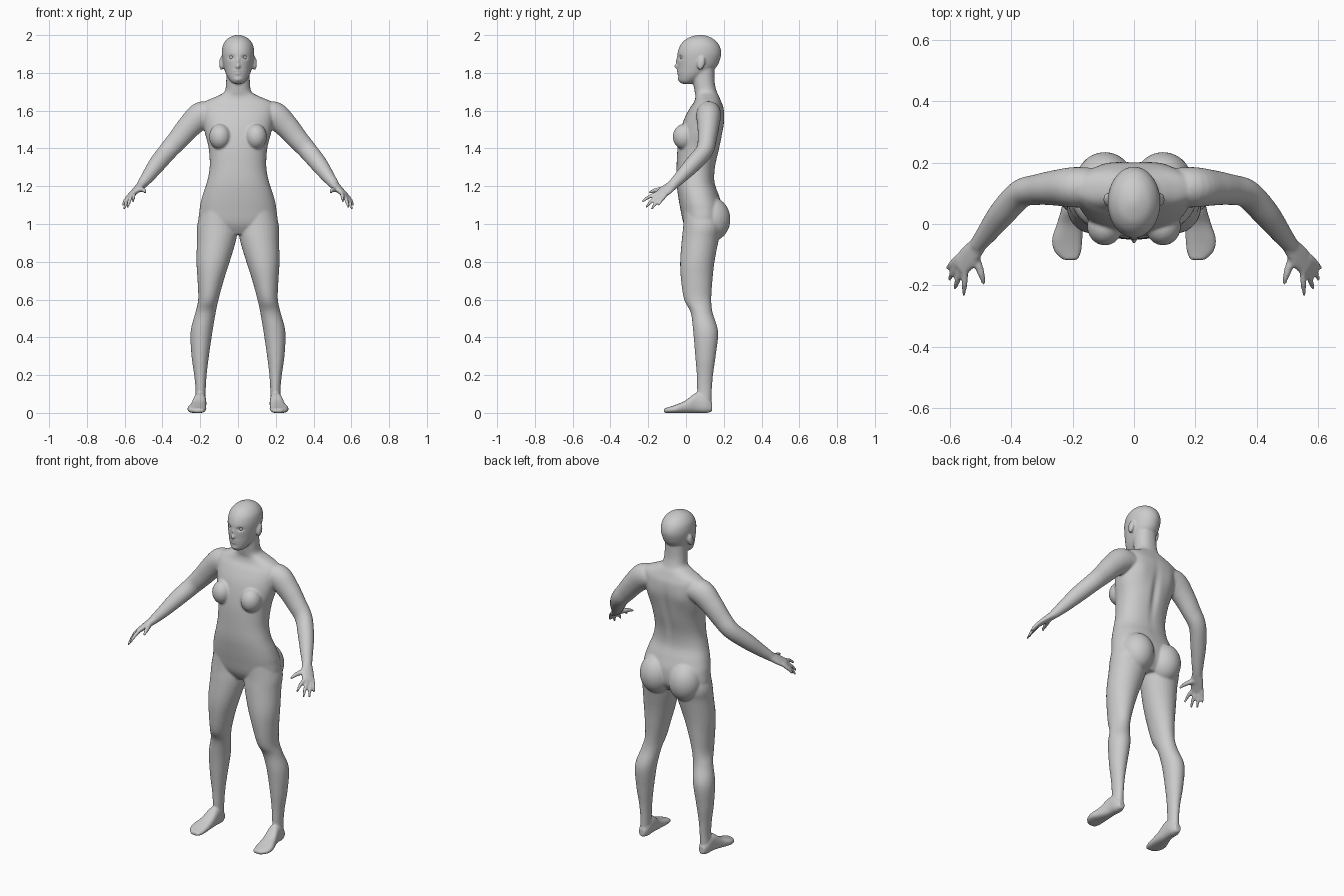
import bpy, bmesh
from math import cos, sin, pi, exp
from mathutils import Vector, Matrix

bm = bmesh.new()
X, Y, Z = Vector((1, 0, 0)), Vector((0, 1, 0)), Vector((0, 0, 1))


def spline(rows, steps):
    """Catmull-Rom interpolation through rows of numbers."""
    out = []
    for i in range(len(rows) - 1):
        p0, p1 = rows[max(i - 1, 0)], rows[i]
        p2, p3 = rows[i + 1], rows[min(i + 2, len(rows) - 1)]
        for k in range(steps):
            t = k / steps
            out.append([0.5 * (2 * b + (c - a) * t + (2 * a - 5 * b + 4 * c - d) * t * t
                               + (3 * b - a - 3 * c + d) * t ** 3)
                        for a, b, c, d in zip(p0, p1, p2, p3)])
    return out + [list(rows[-1])]


def loft(rows, axes=None, ref=Y, p=2.0, mirror=True, sides=28, steps=5):
    """Closed skin over rows (x, y, z, half width, half depth)."""
    pts = spline(rows, steps)
    for s in ((1, -1) if mirror else (1,)):
        rings = []
        for i, (x, y, z, a, b) in enumerate(pts):
            if axes:
                u, v = axes
            else:
                n, m = pts[min(i + 1, len(pts) - 1)], pts[max(i - 1, 0)]
                t = (Vector(n[:3]) - Vector(m[:3])).normalized()
                u = (ref - t * ref.dot(t)).normalized()
                v = t.cross(u)
            ring = []
            for k in range(sides):
                c, d = cos(2 * pi * k / sides), sin(2 * pi * k / sides)
                c = abs(c) ** (2 / p) * (1 if c > 0 else -1)
                d = abs(d) ** (2 / p) * (1 if d > 0 else -1)
                co = Vector((x, y, z)) + u * c * max(a, .002) + v * d * max(b, .002)
                ring.append(bm.verts.new((co.x * s, co.y, co.z)))
            rings.append(ring)
        for r, q in zip(rings, rings[1:]):
            for k in range(sides):
                j = (k + 1) % sides
                bm.faces.new((r[k], r[j], q[j], q[k]))
        bm.faces.new(rings[0][::-1])
        bm.faces.new(rings[-1])


def stack(rows, **kw):
    """Horizontal sections on the centre line: (z, half width, front y, back y)."""
    loft([(0, (f + b) / 2, z, w, (b - f) / 2) for z, w, f, b in rows],
         axes=(X, Y), mirror=False, sides=48, **kw)


def blob(x, y, z, rx, ry, rz, tilt=0):
    for s in (1, -1):
        bmesh.ops.create_uvsphere(
            bm, u_segments=28, v_segments=18, radius=1,
            matrix=Matrix.Translation((x * s, y, z)) @ Matrix.Rotation(tilt, 4, 'X')
            @ Matrix.Diagonal((rx, ry, rz, 1)))


# Torso and neck
stack([(.945, .10, .02, .15), (1.0, .20, -.012, .19), (1.08, .203, -.03, .195),
       (1.15, .188, -.042, .175), (1.22, .165, -.05, .152), (1.30, .15, -.05, .155),
       (1.40, .155, -.045, .178), (1.48, .175, -.032, .193), (1.55, .188, -.012, .203),
       (1.61, .195, .018, .20), (1.645, .18, .042, .188), (1.675, .115, .05, .175),
       (1.70, .072, .046, .163), (1.75, .063, .038, .152), (1.83, .062, .03, .15)], p=2.25)
# Breasts and buttocks
blob(.095, -.008, 1.462, .058, .062, .068)
blob(.095, .138, 1.025, .095, .097, .115)

# Head and ears
stack([(1.742, .022, -.022, .03), (1.757, .042, -.036, .06), (1.79, .062, -.042, .115),
       (1.83, .075, -.044, .16), (1.87, .083, -.046, .18), (1.91, .086, -.044, .187),
       (1.95, .079, -.028, .174), (1.98, .057, .002, .145), (1.995, .03, .038, .112),
       (2.002, .004, .07, .08)])
blob(.088, .08, 1.85, .012, .02, .036, tilt=-.25)

# Legs
loft([(.10, .075, 1.12, .08, .085), (.108, .088, 1.0, .107, .102), (.113, .076, .92, .104, .098),
      (.132, .06, .80, .088, .091), (.145, .057, .70, .069, .083), (.157, .062, .60, .054, .072),
      (.172, .083, .53, .054, .058), (.193, .104, .43, .058, .066), (.20, .103, .30, .046, .054),
      (.199, .10, .20, .033, .043), (.198, .098, .12, .027, .039), (.20, .098, .04, .027, .036)],
     axes=(X, Y))
# Feet
loft([(.20, .138, .03, .018, .024), (.20, .105, .043, .031, .044), (.202, .055, .053, .034, .053),
      (.21, 0, .033, .042, .034), (.218, -.05, .022, .05, .023), (.216, -.09, .015, .044, .016),
      (.207, -.118, .012, .024, .011)], axes=(X, Z), p=2.5)

# Arms
loft([(.12, .12, 1.585, .06, .055), (.19, .12, 1.577, .066, .072), (.255, .118, 1.52, .058, .064),
      (.315, .112, 1.45, .05, .056), (.37, .098, 1.388, .046, .05), (.43, .035, 1.315, .043, .045),
      (.48, -.03, 1.247, .034, .034), (.513, -.072, 1.205, .027, .025)])
# Palms
across = Vector((.03, .04, -.017))
loft([(.50, -.055, 1.222, .028, .026), (.514, -.075, 1.203, .03, .023),
      (.54, -.108, 1.178, .038, .018), (.568, -.143, 1.15, .034, .013)], ref=across)
# Fingers and thumb
for base, tip in (((.550, -.150, 1.163), (.556, -.232, 1.118)),
                  ((.564, -.146, 1.150), (.585, -.213, 1.086)),
                  ((.576, -.132, 1.143), (.604, -.182, 1.078)),
                  ((.580, -.114, 1.145), (.610, -.146, 1.098))):
    b, t = Vector(base), Vector(tip)
    rows = [(b + (t - b) * f + Z * h, r) for f, h, r in
            ((-.3, 0, .010), (.2, .003, .011), (.6, .006, .010), (1, 0, .006))]
    loft([(*c, r, r) for c, r in rows], ref=across, sides=14)
loft([(.525, -.095, 1.185, .016, .016), (.508, -.135, 1.183, .014, .014),
      (.497, -.168, 1.177, .011, .011), (.490, -.197, 1.165, .006, .006)], ref=X, sides=14)

# Fuse the parts into one smooth skin
bmesh.ops.recalc_face_normals(bm, faces=bm.faces)
mesh = bpy.data.meshes.new("body")
bm.to_mesh(mesh)
bm.free()
body = bpy.data.objects.new("body", mesh)
bpy.context.collection.objects.link(body)
fuse = body.modifiers.new("fuse", 'REMESH')
fuse.mode, fuse.voxel_size = 'VOXEL', .006
relax = body.modifiers.new("relax", 'SMOOTH')
relax.factor, relax.iterations = .5, 5
skin = bpy.data.meshes.new_from_object(
    body.evaluated_get(bpy.context.evaluated_depsgraph_get()))
body.modifiers.clear()
body.data = skin

# Soft pushes along y: centre, spread, amount
for x, y, z, sx, sy, sz, push in (
        (.036, -.035, 1.882, .015, .04, .010, .011),    # eye sockets
        (0, -.045, 1.834, .010, .04, .012, -.020),      # nose tip
        (0, -.045, 1.862, .007, .04, .016, -.009),      # nose bridge
        (0, -.042, 1.811, .018, .04, .006, -.006),      # upper lip
        (0, -.042, 1.796, .016, .04, .006, -.005),      # lower lip
        (0, -.035, 1.765, .018, .04, .010, -.005),      # chin
        (0, .19, 1.40, .022, .05, .14, -.012),          # spine
        (.10, .19, 1.53, .045, .05, .06, .006)):        # shoulder blades
    for cx in {x, -x}:
        for v in skin.vertices:
            if abs(v.co.z - z) < 3 * sz and abs(v.co.x - cx) < 3 * sx:
                d = ((v.co.x - cx) / sx) ** 2 + ((v.co.y - y) / sy) ** 2 + ((v.co.z - z) / sz) ** 2
                v.co.y += push * exp(-d)
skin.shade_smooth()

# Eyes
for name, s in (("eye_left", 1), ("eye_right", -1)):
    bpy.ops.mesh.primitive_uv_sphere_add(segments=20, ring_count=12, radius=.011,
                                         location=(.035 * s, -.021, 1.882))
    bpy.context.object.name = name
    bpy.ops.object.shade_smooth()
